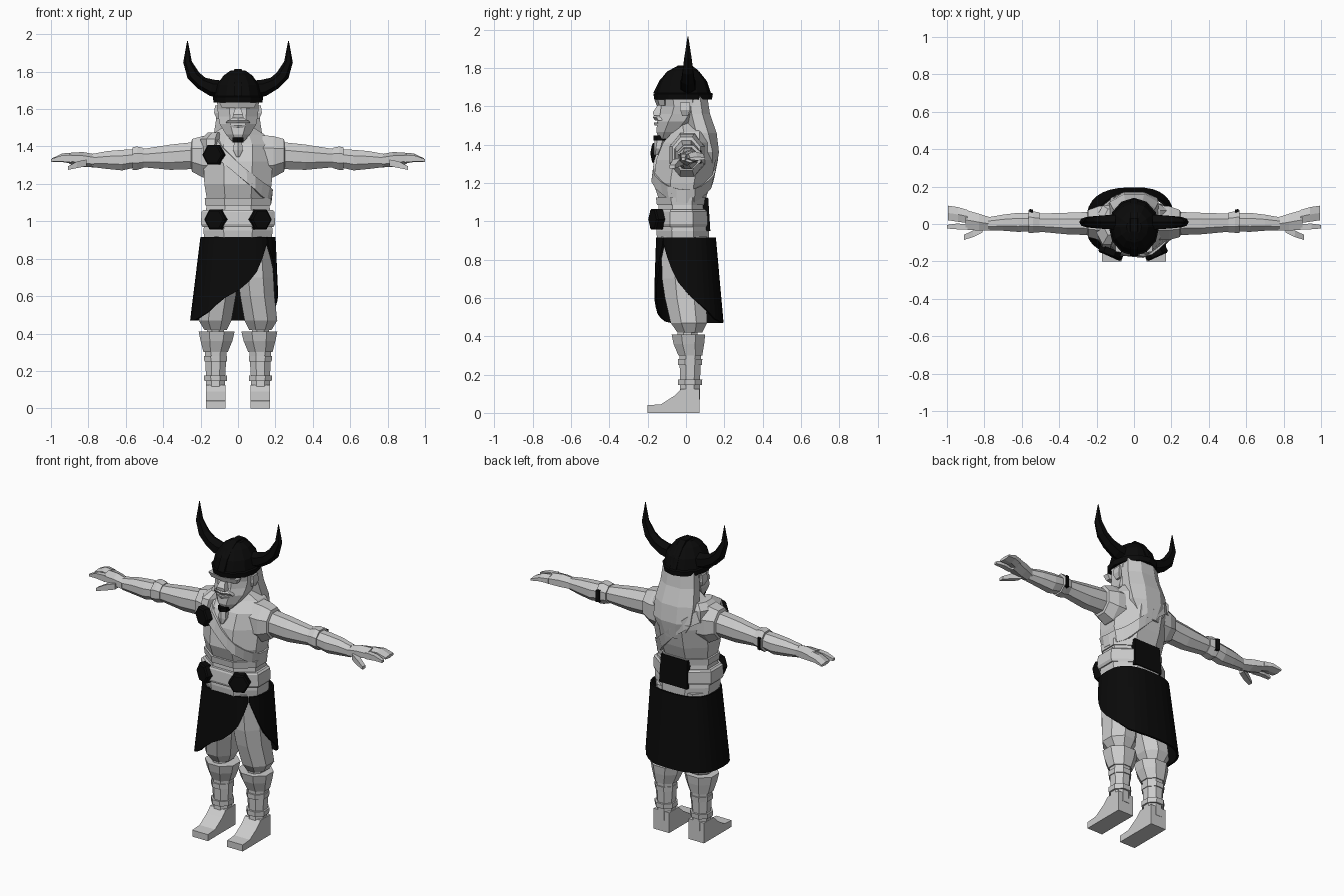
import bpy, bmesh, math
from mathutils import Vector, Matrix
from mathutils.bvhtree import BVHTree


def material(name, v):
    m = bpy.data.materials.new(name)
    m.diffuse_color = (v, v, v, 1)
    return m


GREY = material("light grey", 0.6)
BLACK = material("near black", 0.003)


def skin(name, rings, mat, caps=True, closed=True):
    """Bridge rings of points into a flat-shaded mesh."""
    bm = bmesh.new()
    rows = [[bm.verts.new(p) for p in r] for r in rings]
    n = len(rows[0])
    for a, b in zip(rows, rows[1:]):
        for i in range(n if closed else n - 1):
            j = (i + 1) % n
            bm.faces.new((a[i], a[j], b[j], b[i]))
    if caps:
        bm.faces.new(rows[0])
        bm.faces.new(rows[-1])
    bmesh.ops.recalc_face_normals(bm, faces=bm.faces)
    me = bpy.data.meshes.new(name)
    bm.to_mesh(me)
    bm.free()
    me.materials.append(mat)
    ob = bpy.data.objects.new(name, me)
    bpy.context.collection.objects.link(ob)
    return ob


def loft(name, rings, mat=GREY, axis='z', n=8, side=1):
    """Rings are (position, low u, high u, low v, high v) along an axis."""
    k = 1 / math.cos(math.pi / n)
    out = []
    for t, u0, u1, v0, v1 in rings:
        ring = []
        for i in range(n):
            a = (i + 0.5) * 2 * math.pi / n
            u = (u0 + u1) / 2 + (u1 - u0) / 2 * k * math.cos(a)
            v = (v0 + v1) / 2 + (v1 - v0) / 2 * k * math.sin(a)
            p = (u, v, t) if axis == 'z' else (t, u, v)
            ring.append((p[0] * side, p[1], p[2]))
        out.append(ring)
    return skin(name, out, mat)


def sym(rows):
    return [(z, -x, x, y0, y1) for z, x, y0, y1 in rows]


def disc(name, loc, yaw, r, depth):
    """Hexagonal plate with a bevelled front, facing -y before the turn."""
    m = Matrix.Translation(loc) @ Matrix.Rotation(yaw, 4, 'Z')
    rings = [[m @ Vector((q * math.cos(i * math.pi / 3), y, q * math.sin(i * math.pi / 3)))
              for i in range(6)] for y, q in ((depth / 2, r), (-depth / 3, r), (-depth / 2, r * .85))]
    return skin(name, rings, BLACK)


def interp(keys, t):
    for (a, p), (b, q) in zip(keys, keys[1:]):
        if t <= b:
            return p + (q - p) * max(0, (t - a) / (b - a))
    return keys[-1][1]


# Tunic
tunic = loft("tunic", sym([(.90, .18, -.15, .12), (.95, .185, -.155, .12), (1.11, .165, -.14, .10),
                           (1.20, .18, -.17, .13), (1.32, .185, -.155, .155), (1.41, .185, -.12, .15),
                           (1.465, .14, -.07, .13), (1.51, .07, -.06, .08)]))

# Sash wrapped around the chest, following the tunic
bm = bmesh.new()
bm.from_mesh(tunic.data)
tree = BVHTree.FromBMesh(bm)


def wrap(a, dz, off):
    d = Vector((math.sin(a), -math.cos(a), 0))
    z = 1.28 - .15 * math.sin(a) + dz
    hit = tree.ray_cast(Vector((0, 0, z)) + d, -d)[0]
    return hit + d * off


angles = [i * math.pi / 12 for i in range(24)]
skin("chest_sash", [[wrap(a, dz, o) for a in angles] for dz, o in
                    ((-.035, 0), (-.035, .012), (.035, .012), (.035, 0))], GREY, caps=False)
bm.free()

# Belt, hem bands and belt plates
loft("belt", sym([(.97, .19, -.165, .118), (.985, .198, -.17, .122), (1.05, .195, -.165, .118), (1.06, .185, -.16, .11)]))
loft("upper_belt", sym([(1.085, .175, -.152, .108), (1.125, .178, -.157, .112)]))
for s in (-1, 1):
    disc("belt_plate", (s * .118, -.155, 1.01), s * .42, .062, .045)
loft("back_plate", [(.95, -.095, .095, .09, .127), (1.12, -.09, .09, .08, .116)], BLACK, n=4)
disc("brooch", (-.13, -.15, 1.355), -.35, .06, .04)
loft("shoulder_pad", [(1.37, -.195, -.10, -.13, .1), (1.44, -.2, -.09, -.11, .1), (1.475, -.16, -.09, -.06, .08)])

# Wrap skirt, open at the front with a curved hem
hem = [(0, .88), (20, .74), (45, .63), (80, .51), (105, .47), (245, .47),
       (270, .49), (310, .6), (335, .74), (358, .88)]
columns = []
for i in range(33):
    t = i * 358 / 32
    a = math.radians(45 - t)
    low = interp(hem, t)
    sx, sy = math.sin(a), -math.cos(a)
    sx = math.copysign(abs(sx) ** .75, sx)
    sy = math.copysign(abs(sy) ** .75, sy)
    col = []
    for k in range(4):
        z = .915 + (low - .915) * k / 3
        f = (.915 - z) / .445
        rx = .195 + f * (.02 if sx > 0 else .055)
        ry = .15 + f * (.04 if sy > 0 else .015)
        col.append((sx * rx, sy * ry, z))
    columns.append(col)
skirt = skin("wrap_skirt", columns, BLACK, caps=False, closed=False)
thick = skirt.modifiers.new("thickness", 'SOLIDIFY')
thick.thickness = .012
thick.offset = 0

# Head, hair and beard
loft("head", sym([(1.43, .035, -.14, -.08), (1.465, .065, -.155, -.01), (1.52, .098, -.15, .05), (1.56, .105, -.135, .08),
                  (1.60, .11, -.13, .1), (1.66, .112, -.145, .11)]))
loft("neck", sym([(1.44, .075, -.06, .1), (1.54, .07, -.07, .08)]))
loft("hair", sym([(1.26, .07, .10, .155), (1.36, .125, .06, .172), (1.46, .13, .01, .16),
                  (1.56, .115, -.01, .125), (1.66, .105, -.02, .11)]), n=8)
loft("brow", sym([(1.605, .085, -.15, -.1), (1.635, .1, -.16, -.1)]), n=6)
loft("nose", sym([(1.552, .03, -.17, -.11), (1.57, .026, -.172, -.11), (1.61, .014, -.145, -.11)]), n=4)
loft("moustache", sym([(1.525, .065, -.155, -.1), (1.54, .055, -.168, -.1), (1.555, .025, -.16, -.1)]), n=6)
loft("lower_lip", sym([(1.50, .035, -.16, -.1), (1.515, .045, -.163, -.1)]), n=6)
loft("beard_bead", sym([(1.42, .028, -.165, -.105), (1.447, .03, -.165, -.105)]), BLACK, n=6)
loft("beard_tip", sym([(1.345, .008, -.165, -.145), (1.38, .026, -.165, -.125), (1.43, .02, -.16, -.11)]), n=6)

# Helmet: six-sided dome with a rim
dome = []
for z, r, rr in ((1.635, .145, .15), (1.665, .15, .155), (1.67, .14, .145), (1.73, .125, .125),
                 (1.78, .085, .085), (1.805, .045, .04)):
    dome.append([(r * .9 * math.sin(i * math.pi / 6), -.015 - rr * math.cos(i * math.pi / 6), z)
                 for i in range(12)])
skin("helmet", dome, BLACK)
loft("helmet_ridge", sym([(1.67, .022, -.17, .13), (1.74, .022, -.135, .1), (1.79, .022, -.08, .06),
                          (1.813, .02, -.04, .03)]), BLACK, n=4)

# Horns: outer and inner edge (x, z) with half depth
horn = [(.10, 1.66, .10, 1.755, .045), (.15, 1.67, .13, 1.757, .043), (.215, 1.71, .175, 1.768, .038),
        (.27, 1.765, .207, 1.795, .032), (.293, 1.85, .247, 1.855, .022), (.272, 1.965, .268, 1.965, .002)]

for s in (-1, 1):
    rings = []
    for xo, zo, xi, zi, d in horn:
        cx, cz, ux, uz = (xo + xi) / 2, (zo + zi) / 2, (xo - xi) / 2, (zo - zi) / 2
        rings.append([(s * (cx + ux * math.cos(i * math.pi / 3)), .01 + d * math.sin(i * math.pi / 3),
                       cz + uz * math.cos(i * math.pi / 3)) for i in range(6)])
    skin("horn", rings, BLACK)
    loft("ear", [(1.55, .095, .115, -.02, .01), (1.58, .1, .128, -.03, .02), (1.62, .1, .122, -.03, .02)], n=4, side=s)

    # Arm pieces along x
    loft("sleeve_cap", [(.13, -.085, .10, 1.23, 1.46), (.19, -.085, .095, 1.235, 1.455), (.245, -.07, .075, 1.265, 1.44),
                        (.25, -.06, .065, 1.28, 1.42)], axis='x', side=s)
    loft("upper_arm", [(.22, -.06, .065, 1.28, 1.425), (.36, -.055, .06, 1.275, 1.41), (.52, -.04, .055, 1.29, 1.385)],
         axis='x', side=s)
    loft("elbow_cuff", [(.505, -.045, .062, 1.285, 1.392), (.54, -.047, .068, 1.275, 1.4), (.565, -.047, .075, 1.275, 1.395)],
         axis='x', side=s)
    loft("elbow_buckle", [(.54, .052, .076, 1.30, 1.37), (.56, .052, .081, 1.30, 1.37)], BLACK, axis='x', n=4, side=s)
    loft("forearm", [(.56, -.04, .06, 1.285, 1.385), (.62, -.042, .06, 1.272, 1.382), (.70, -.036, .05, 1.28, 1.375),
                     (.78, -.034, .036, 1.29, 1.36)], axis='x', side=s)
    loft("hand", [(.77, -.035, .036, 1.293, 1.355), (.83, -.035, .055, 1.297, 1.365), (.90, -.03, .075, 1.31, 1.362)],
         axis='x', n=6, side=s)
    loft("fingers", [(.89, .005, .075, 1.312, 1.362), (.94, .012, .09, 1.32, 1.36), (.995, .02, .098, 1.318, 1.335)],
         axis='x', n=6, side=s)
    loft("index_finger", [(.89, -.03, .0, 1.315, 1.355), (.95, -.028, .002, 1.32, 1.35), (1.0, -.024, -.005, 1.318, 1.332)],
         axis='x', n=4, side=s)
    loft("thumb", [(.81, -.045, -.01, 1.295, 1.33), (.86, -.07, -.035, 1.285, 1.32), (.91, -.085, -.058, 1.275, 1.293)],
         axis='x', n=4, side=s)

    # Legs
    loft("trouser_leg", [(.42, .06, .18, -.045, .085), (.47, .035, .21, -.08, .11), (.60, .012, .195, -.11, .105),
                         (.70, .0, .19, -.125, .11), (.92, -.01, .175, -.13, .11)], side=s)
    loft("knee", [(.36, .075, .165, -.045, .06), (.44, .075, .165, -.045, .06)], side=s)
    loft("boot_cuff", [(.30, .055, .185, -.04, .085), (.36, .03, .2, -.065, .095), (.41, .018, .21, -.075, .1)], side=s)
    loft("boot_shaft", [(.07, .068, .172, -.035, .072), (.15, .07, .17, -.03, .072), (.31, .06, .178, -.035, .08)], side=s)
    for z in (.145, .25):
        loft("boot_strap", [(z, .06, .18, -.042, .083), (z + .03, .06, .182, -.042, .085)], side=s)
    # Boot foot: side profile extruded across the width
    profile = [(.07, 0), (-.2, 0), (-.2, .04), (-.13, .045), (-.06, .09), (-.025, .125), (.07, .125)]
    skin("boot_foot", [[(s * x, y, z) for y, z in profile] for x in (.066, .172)], GREY)
